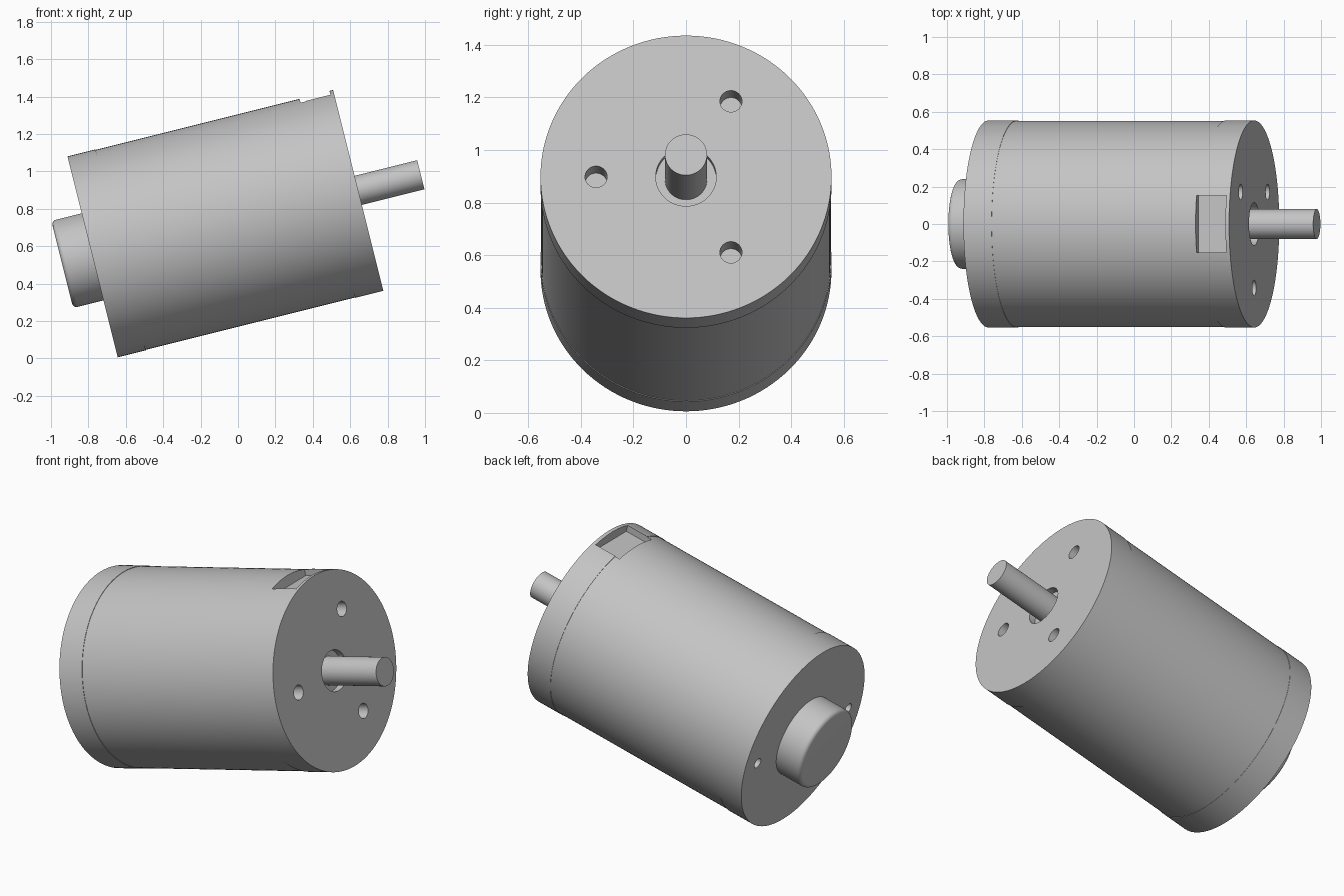
import bpy, bmesh, math
from mathutils import Matrix, Vector

cube = bpy.data.objects.get("Cube")
if cube:
    bpy.data.objects.remove(cube, do_unlink=True)

HALF = 0.732          # half length of the can
R_CAP, R_CAN = 0.5535, 0.551
TILT = Matrix.Translation((-0.0675, 0, 0.7205)) @ Matrix.Rotation(math.radians(-14.04), 4, 'Y')

grey = bpy.data.materials.new("grey metal")
grey.use_nodes = True
colour = (0.55, 0.55, 0.55, 1)
grey.diffuse_color = colour
grey.node_tree.nodes["Principled BSDF"].inputs["Base Color"].default_value = colour


def add_object(name, bm):
    bmesh.ops.recalc_face_normals(bm, faces=bm.faces)
    mesh = bpy.data.meshes.new(name)
    bm.to_mesh(mesh)
    bm.free()
    mesh.materials.append(grey)
    obj = bpy.data.objects.new(name, mesh)
    bpy.context.collection.objects.link(obj)
    return obj


def lathe(name, profile, y=0, z=0, sides=128):
    """Solid turned around the x axis from (x, radius) points."""
    bm = bmesh.new()
    rings = []
    for x, r in profile:
        angles = [math.tau * i / sides for i in range(sides)]
        rings.append([bm.verts.new((x, y + r * math.cos(a), z + r * math.sin(a))) for a in angles])
    for a, b in zip(rings, rings[1:]):
        for i in range(sides):
            j = (i + 1) % sides
            bm.faces.new((a[i], a[j], b[j], b[i]))
    bm.faces.new(rings[0])
    bm.faces.new(rings[-1])
    return add_object(name, bm)


def cut(target, cutter):
    mod = target.modifiers.new("cut", 'BOOLEAN')
    mod.operation = 'DIFFERENCE'
    mod.solver = 'EXACT'
    mod.object = cutter
    deps = bpy.context.evaluated_depsgraph_get()
    old = target.data
    new = bpy.data.meshes.new_from_object(target.evaluated_get(deps))
    target.modifiers.clear()
    target.data = new
    bpy.data.meshes.remove(old)
    bpy.data.objects.remove(cutter, do_unlink=True)


# Can with slightly raised end bands and a recess around the shaft
seam = HALF - 0.155
body = lathe("motor_can", [
    (-HALF, R_CAP), (-seam, R_CAP), (-seam, R_CAN), (seam, R_CAN),
    (seam, R_CAP), (HALF, R_CAP), (HALF, 0.115), (HALF - 0.04, 0.115)])

# Three mounting holes in the shaft end
for k in range(3):
    a = math.radians(180 + 120 * k)
    cut(body, lathe("mount_hole", [(HALF - 0.11, 0.042), (HALF + 0.1, 0.042)],
                    0.342 * math.cos(a), 0.342 * math.sin(a), 32))

# Two small holes in the rear end
for side in (-1, 1):
    cut(body, lathe("rear_hole", [(-HALF - 0.1, 0.03), (-HALF + 0.1, 0.03)], side * 0.43, 0, 32))

# Rectangular pocket on top, just behind the front rim
bm = bmesh.new()
bmesh.ops.create_cube(bm, size=1)
bmesh.ops.scale(bm, vec=(0.165, 0.305, 0.2), verts=bm.verts)
bmesh.ops.translate(bm, vec=Vector((HALF - 0.1025, 0, 0.593)), verts=bm.verts)
cut(body, add_object("pocket", bm))

# Output shaft
shaft = lathe("shaft", [(HALF - 0.05, 0.08), (HALF + 0.345, 0.08)], sides=64)

# Rear bearing boss with a rounded outer edge
tip, rad, fillet = -HALF - 0.167, 0.24, 0.025
arc = [math.radians(15 * i) for i in range(7)]
boss = lathe("rear_boss",
             [(tip + fillet * (1 - math.sin(a)), rad - fillet * (1 - math.cos(a))) for a in reversed(arc)]
             + [(-HALF + 0.01, rad)], sides=96)

# Tilt everything into place and shade
bpy.ops.object.select_all(action='DESELECT')
for obj in (body, shaft, boss):
    obj.matrix_world = TILT
    obj.select_set(True)
bpy.context.view_layer.objects.active = body
bpy.ops.object.shade_smooth_by_angle(angle=math.radians(30))
